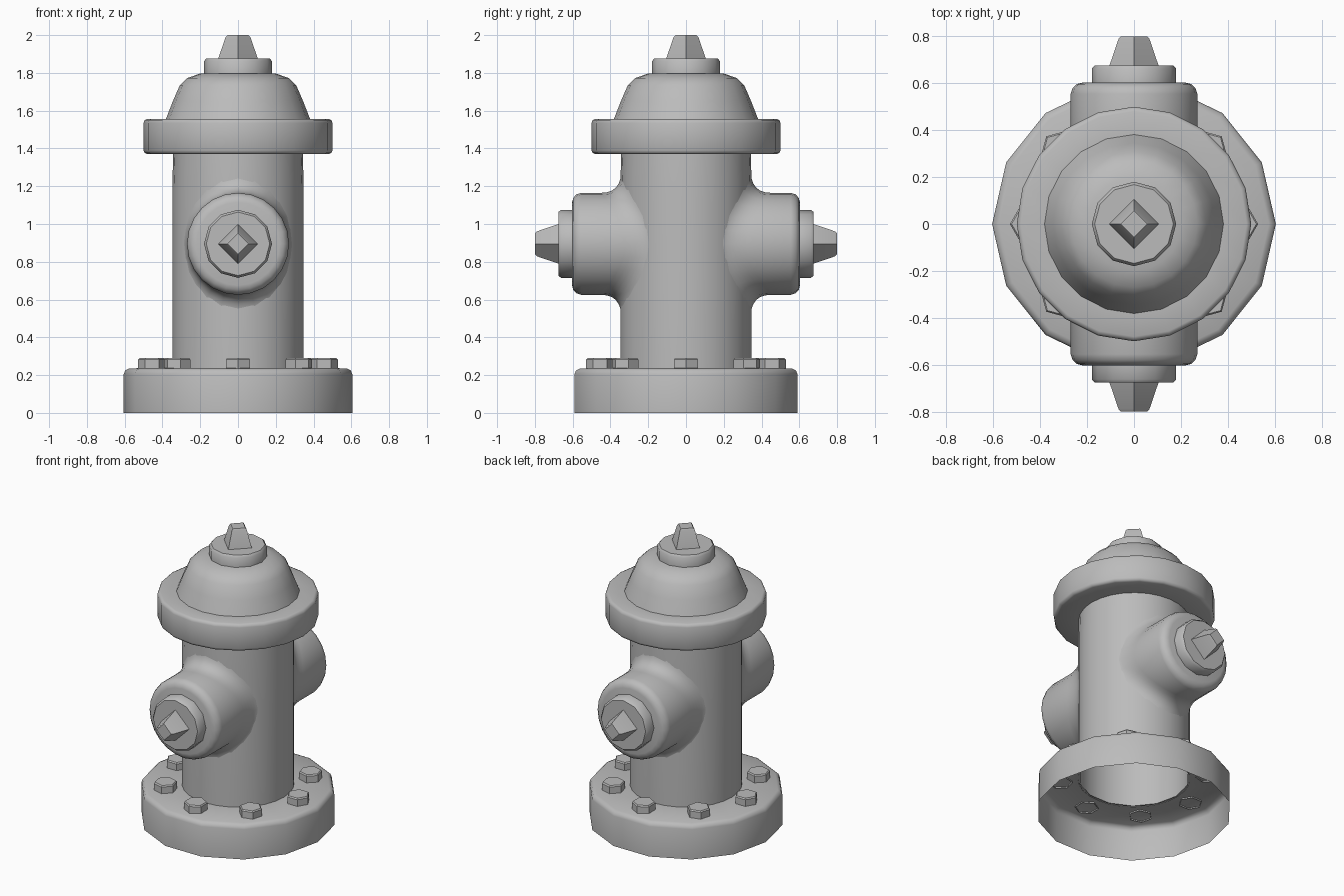
import bpy
import bmesh
from math import sin, cos, pi, sqrt, radians
from mathutils import Matrix, Vector

cube = bpy.data.objects.get("Cube")
if cube:
    bpy.data.objects.remove(cube, do_unlink=True)

GREY = (0.5, 0.5, 0.5, 1.0)
metal = bpy.data.materials.new("plain grey")
metal.use_nodes = True
metal.diffuse_color = GREY
metal.node_tree.nodes["Principled BSDF"].inputs["Base Color"].default_value = GREY


def loft(name, rings, matrix=Matrix(), cap=False, smooth=38):
    """Skin a list of equal closed rings, optionally capping the last one."""
    bm = bmesh.new()
    loops = [[bm.verts.new(p) for p in ring] for ring in rings]
    for low, high in zip(loops, loops[1:]):
        n = len(low)
        for i in range(n):
            j = (i + 1) % n
            bm.faces.new((low[i], low[j], high[j], high[i]))
    if cap:
        bm.faces.new(loops[-1])
    bm.transform(matrix)
    mesh = bpy.data.meshes.new(name)
    bm.to_mesh(mesh)
    bm.free()
    mesh.materials.append(metal)
    obj = bpy.data.objects.new(name, mesh)
    bpy.context.collection.objects.link(obj)
    bpy.ops.object.select_all(action="DESELECT")
    obj.select_set(True)
    bpy.context.view_layer.objects.active = obj
    bpy.ops.object.shade_smooth_by_angle(angle=radians(smooth))
    return obj


def lathe(name, profile, sides, matrix=Matrix(), cap=False, smooth=38):
    """Turn a (radius, height) profile around z."""
    turns = [2 * pi * i / sides for i in range(sides)]
    rings = [[Vector((r * cos(t), r * sin(t), z)) for t in turns] for r, z in profile]
    return loft(name, rings, matrix, cap, smooth)


def cap_and_pin(prefix, matrix):
    """Round cap with a tapered square pin, seated at local z = 0."""
    lathe(prefix + "_cap", [(0.18, -0.01), (0.18, 0.06), (0.168, 0.074)],
          12, matrix, True, 50)
    lathe(prefix + "_pin", [(0.106, 0.07), (0.066, 0.187), (0.056, 0.198)],
          4, matrix, True, 30)


# Hollow base flange, open underneath
lathe("base", [(0.605, 0), (0.605, 0.205), (0.597, 0.225), (0.575, 0.236),
               (0.34, 0.238)], 14, smooth=50)

# Barrel
BODY_R = 0.348
lathe("barrel", [(BODY_R, 0.236), (BODY_R, 1.2), (0.342, 1.4)], 28)

# Flange bolts
for i in range(8):
    spin = Matrix.Rotation(i * pi / 4, 4, "Z")
    lathe("flange_bolt", [(0.073, 0.228), (0.073, 0.282), (0.066, 0.29)], 6,
          spin @ Matrix.Translation((0.456, 0, 0)), True, 20)

# Bonnet: lip, dome, cap and pin
lathe("bonnet_lip", [(0.33, 1.37), (0.48, 1.37), (0.494, 1.376), (0.5, 1.39),
                     (0.5, 1.535), (0.494, 1.55), (0.48, 1.556), (0.37, 1.556)],
      20, smooth=50)
lathe("bonnet_dome", [(0.384, 1.55), (0.345, 1.65), (0.308, 1.735),
                      (0.27, 1.772), (0.2, 1.797), (0.1, 1.8)], 20, cap=True)
cap_and_pin("bonnet", Matrix.Translation((0, 0, 1.802)))


# Side outlets, flaring smoothly into the barrel
def outlet_rings(radius=0.27, sides=24, steps=6):
    def wall(x):
        return sqrt(BODY_R ** 2 - x ** 2)

    turns = [2 * pi * i / sides for i in range(sides)]
    rings = []
    for k in range(steps + 1):
        u = k / steps
        ring = []
        for t in turns:
            foot = radius + 0.02 + 0.09 * sin(t) ** 2
            corner = wall(radius * cos(t))
            r = foot * (1 - u) ** 2 + radius * (1 - (1 - u) ** 2)
            z = (wall(foot * cos(t)) - 0.006) * (1 - u) ** 2 \
                + corner * 2 * u * (1 - u) + (corner + 0.1) * u * u
            ring.append(Vector((r * cos(t), r * sin(t), z)))
        rings.append(ring)
    for r, z in [(0.27, 0.555), (0.262, 0.58), (0.243, 0.597), (0.22, 0.603)]:
        rings.append([Vector((r * cos(t), r * sin(t), z)) for t in turns])
    return rings


for side, angle in (("front", pi / 2), ("back", -pi / 2)):
    place = Matrix.Translation((0, 0, 0.895)) @ Matrix.Rotation(angle, 4, "X")
    loft(side + "_outlet", outlet_rings(), place, True, 50)
    cap_and_pin(side + "_outlet", place @ Matrix.Translation((0, 0, 0.602)))
